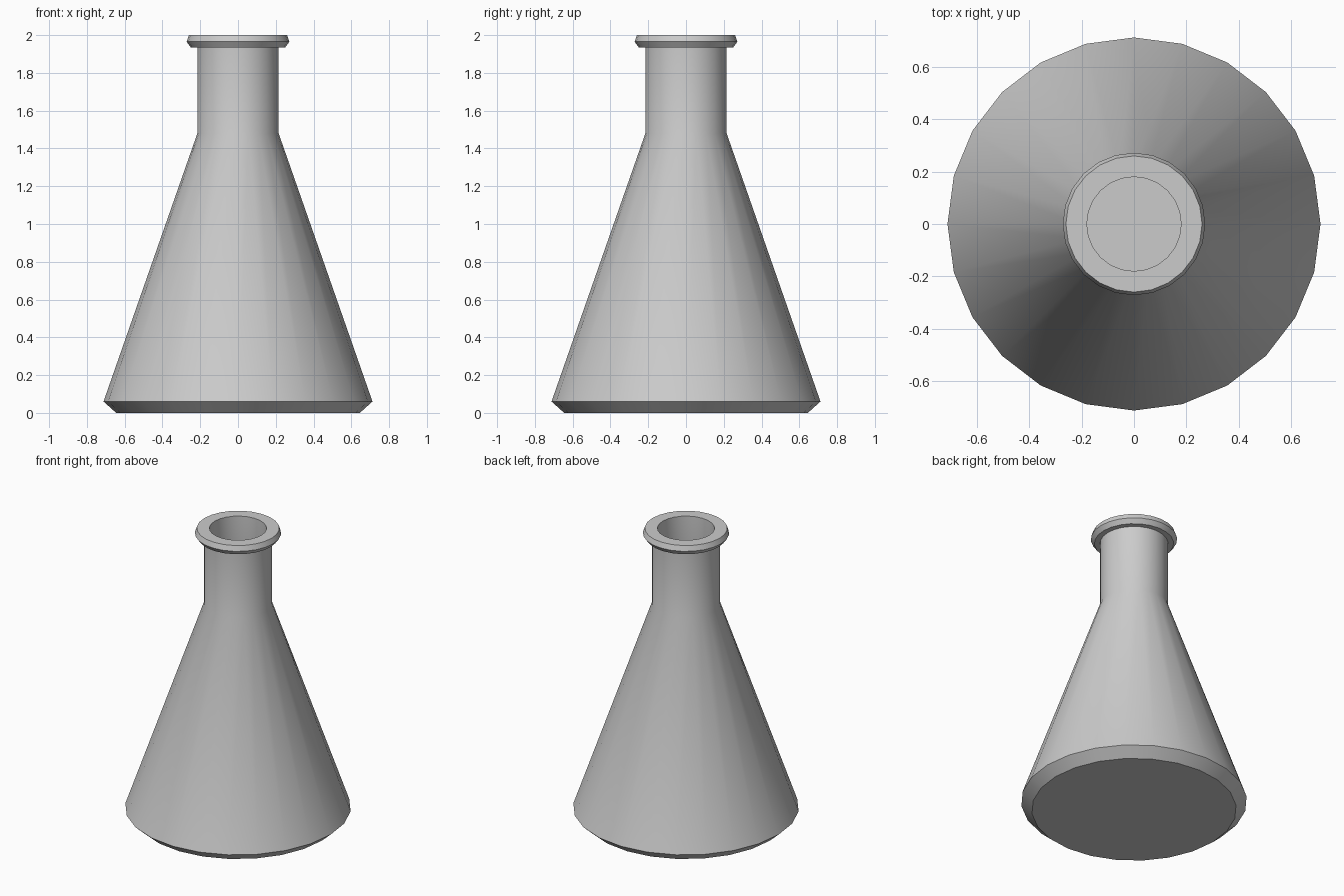
import bpy, bmesh, math

if "Cube" in bpy.data.objects:
    bpy.data.objects.remove(bpy.data.objects["Cube"])

SIDES = 24

# Closed wall section (radius, height): outside going up, then inside going down
profile = [
    (0.0, 0.0), (0.645, 0.0), (0.712, 0.06),      # base and bevelled heel
    (0.215, 1.48), (0.215, 1.935),                # cone and neck
    (0.25, 1.935), (0.272, 1.965), (0.26, 2.0),   # lip
    (0.18, 2.0), (0.18, 1.475),                   # mouth and inner neck
    (0.67, 0.075), (0.625, 0.04), (0.0, 0.04),    # inner cone and floor
]

# Revolve the section, one ring of vertices per profile point
bm = bmesh.new()
rings = []
for r, z in profile:
    if r == 0:
        rings.append([bm.verts.new((0, 0, z))] * SIDES)
    else:
        rings.append([bm.verts.new((r * math.cos(a), r * math.sin(a), z))
                      for a in (2 * math.pi * i / SIDES for i in range(SIDES))])
for low, high in zip(rings, rings[1:]):
    for i in range(SIDES):
        j = (i + 1) % SIDES
        corners = list(dict.fromkeys((low[i], low[j], high[j], high[i])))
        bm.faces.new(corners)
bmesh.ops.recalc_face_normals(bm, faces=bm.faces)

mesh = bpy.data.meshes.new("conical_flask")
bm.to_mesh(mesh)
bm.free()
flask = bpy.data.objects.new("conical_flask", mesh)
bpy.context.collection.objects.link(flask)

# Smooth around the sides, keep the heel and lip edges crisp
bpy.context.view_layer.objects.active = flask
flask.select_set(True)
bpy.ops.object.shade_smooth_by_angle(angle=math.radians(30))
